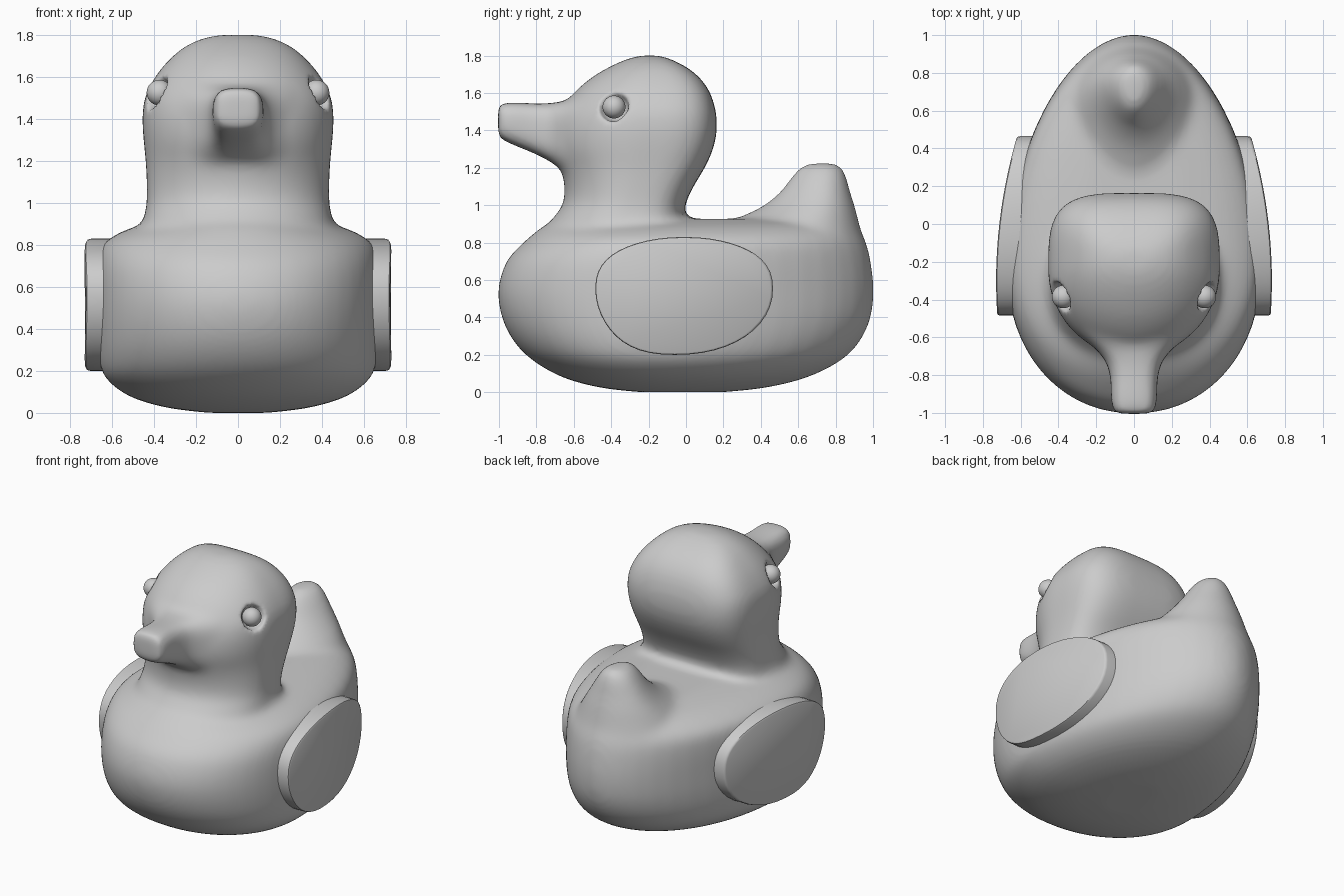
import bpy, bmesh, math
from mathutils import Vector

if "Cube" in bpy.data.objects:
    bpy.data.objects.remove(bpy.data.objects["Cube"], do_unlink=True)

grey = bpy.data.materials.new("plain grey")
grey.use_nodes = True
grey.diffuse_color = (0.6, 0.6, 0.6, 1)
grey.node_tree.nodes["Principled BSDF"].inputs["Base Color"].default_value = (0.6, 0.6, 0.6, 1)

SIDES = 48


def superellipse(angle, n_front, n_back):
    """Unit outline point (across, along); front is the negative half."""
    c, s = math.cos(angle), math.sin(angle)
    n = n_front if s < 0 else n_back
    return (math.copysign(abs(c) ** (2 / n), c), math.copysign(abs(s) ** (2 / n), s))


def spline(rows, steps=4):
    """Smoothly fill in between the section rows."""
    out = []
    for i in range(len(rows) - 1):
        a, b, c, d = (rows[max(0, min(len(rows) - 1, i + k))] for k in (-1, 0, 1, 2))
        for s in range(steps):
            t = s / steps
            out.append([q + t * ((r - p) / 2 + t * (p - 2.5 * q + 2 * r - w / 2
                        + t * (1.5 * (q - r) + (w - p) / 2)))
                        for p, q, r, w in zip(a, b, c, d)])
    return out + [list(rows[-1])]


def skin(bm, rings):
    """Bridge rings of points into a closed solid."""
    loops = [[bm.verts.new(p) for p in ring] for ring in rings]
    count = len(loops[0])
    for lo, hi in zip(loops, loops[1:]):
        for i in range(count):
            j = (i + 1) % count
            bm.faces.new((lo[i], lo[j], hi[j], hi[i]))
    bm.faces.new(loops[0][::-1])
    bm.faces.new(loops[-1])


def loft_up(bm, rows, middle, n_front, n_back):
    """Rows of height, front y, back y, half width."""
    rings = []
    for z, front, back, width in spline(rows):
        mid = front + (back - front) * middle
        ring = []
        for i in range(SIDES):
            u, v = superellipse(math.tau * i / SIDES, n_front, n_back)
            ring.append((width * u, mid + v * ((mid - front) if v < 0 else (back - mid)), z))
        rings.append(ring)
    skin(bm, rings)


def finish(name, bm, angle=180):
    bmesh.ops.recalc_face_normals(bm, faces=bm.faces)
    mesh = bpy.data.meshes.new(name)
    bm.to_mesh(mesh)
    bm.free()
    mesh.materials.append(grey)
    ob = bpy.data.objects.new(name, mesh)
    bpy.context.collection.objects.link(ob)
    bpy.ops.object.select_all(action="DESELECT")
    ob.select_set(True)
    bpy.context.view_layer.objects.active = ob
    bpy.ops.object.shade_smooth_by_angle(angle=math.radians(angle))
    return ob


def ball(bm, centre, radius):
    made = bmesh.ops.create_uvsphere(bm, u_segments=32, v_segments=20, radius=radius)
    bmesh.ops.translate(bm, verts=made["verts"], vec=Vector(centre))


bm = bmesh.new()

# Body hull
loft_up(bm, [(0.0, -0.24, 0.2, 0.14), (0.025, -0.46, 0.43, 0.34), (0.08, -0.66, 0.65, 0.52),
             (0.17, -0.82, 0.83, 0.635), (0.27, -0.92, 0.93, 0.665), (0.4, -0.985, 0.99, 0.672),
             (0.55, -1.005, 1.005, 0.672), (0.7, -0.96, 0.99, 0.67), (0.8, -0.87, 0.965, 0.645),
             (0.86, -0.8, 0.935, 0.56), (0.9, -0.74, 0.89, 0.44), (0.927, -0.62, 0.8, 0.26)],
        0.38, 2.1, 1.9)

# Neck and head
loft_up(bm, [(0.7, -0.8, -0.04, 0.46), (0.9, -0.73, -0.02, 0.45), (1.0, -0.66, -0.005, 0.435),
             (1.1, -0.65, 0.04, 0.435), (1.2, -0.67, 0.1, 0.44), (1.3, -0.7, 0.145, 0.45),
             (1.4, -0.7, 0.165, 0.456), (1.5, -0.67, 0.16, 0.445), (1.6, -0.6, 0.13, 0.395),
             (1.68, -0.51, 0.075, 0.33), (1.74, -0.41, 0.0, 0.26),
             (1.78, -0.32, -0.08, 0.18), (1.8, -0.25, -0.14, 0.1)], 0.53, 2.0, 3.6)

# Upturned tail, pinched towards a ridge
loft_up(bm, [(0.55, 0.3, 0.9, 0.18), (0.7, 0.2, 0.94, 0.3), (0.82, 0.17, 0.945, 0.335),
             (0.91, 0.24, 0.925, 0.295), (0.99, 0.4, 0.905, 0.235), (1.07, 0.5, 0.88, 0.18),
             (1.15, 0.56, 0.86, 0.13), (1.2, 0.6, 0.84, 0.09), (1.225, 0.65, 0.81, 0.05)],
        0.6, 1.8, 1.9)

# Beak: rows of y, bottom, top, half width
beak = []
for y, low, high, width in spline([(-0.45, 1.1, 1.64, 0.38), (-0.58, 1.15, 1.58, 0.29),
                                   (-0.66, 1.19, 1.555, 0.205), (-0.73, 1.235, 1.545, 0.148),
                                   (-0.82, 1.28, 1.545, 0.125), (-0.92, 1.32, 1.55, 0.122),
                                   (-1.005, 1.36, 1.545, 0.115)]):
    outline = [superellipse(math.tau * i / SIDES, 3.5, 3.5) for i in range(SIDES)]
    beak.append([(width * u, y, (low + high) / 2 + v * (high - low) / 2) for u, v in outline])
skin(bm, beak)
body = finish("body", bm)

# Eye sockets
EYE = (0.374, -0.385, 1.525)
bm = bmesh.new()
for side in (-1, 1):
    ball(bm, (side * (EYE[0] + 0.012), EYE[1], EYE[2]), 0.08)
cutter = finish("socket_cutter", bm)
cutter.hide_render = True


def fuse(size, repeats):
    remesh = body.modifiers.new("fuse", "REMESH")
    remesh.mode = "VOXEL"
    remesh.voxel_size = size
    smooth = body.modifiers.new("soften", "SMOOTH")
    smooth.factor = 0.5
    smooth.iterations = repeats


# Fuse the solids into one soft skin, then press in the sockets
fuse(0.02, 22)
cut = body.modifiers.new("sockets", "BOOLEAN")
cut.operation = "DIFFERENCE"
cut.solver = "EXACT"
cut.object = cutter
fuse(0.016, 4)
bpy.context.view_layer.update()
baked = bpy.data.meshes.new_from_object(body.evaluated_get(bpy.context.evaluated_depsgraph_get()))
body.modifiers.clear()
body.data = baked
baked.materials.clear()
baked.materials.append(grey)
for poly in baked.polygons:
    poly.use_smooth = True
    poly.material_index = 0
bpy.data.objects.remove(cutter, do_unlink=True)

for side, label in ((1, "left"), (-1, "right")):
    # Eyes
    bm = bmesh.new()
    ball(bm, (side * EYE[0], EYE[1], EYE[2]), 0.061)
    finish(label + "_eye", bm)

    # Wings: oval plates following the flank, with a slightly rounded rim
    bm = bmesh.new()
    rings = []
    for depth, inset in ((0.2, 0), (0.016, 0), (0.005, 0.003), (0, 0.012)):
        ring = []
        for i in range(SIDES):
            u, v = superellipse(math.tau * i / SIDES, 2.2, 2.2)
            y = -0.01 + (0.475 - inset) * u - 0.05 * (1 - u * u) * (v < 0) * abs(v)
            z = 0.515 + (0.315 - inset) * v + 0.04 * (1 - v * v) * abs(u)
            ring.append((side * (0.73 - 0.19 * (y + 0.3) ** 2 - depth), y, z))
        rings.append(ring)
    skin(bm, rings)
    finish(label + "_wing", bm, 40)
